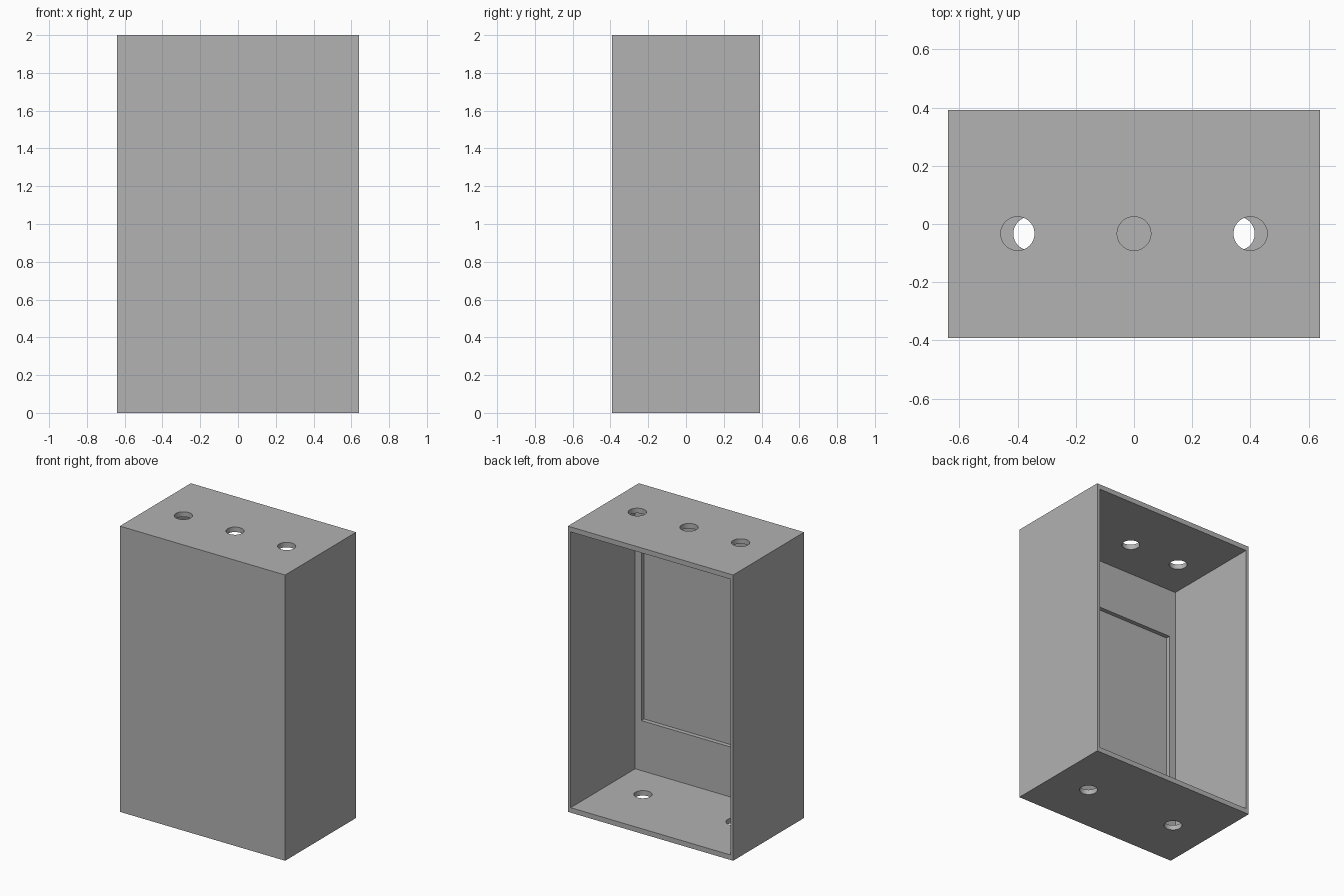
import bpy
import math

W, D, H = 1.28, 0.785, 2.0           # outer size
SIDE, CAP, FRONT = 0.022, 0.035, 0.072  # wall thicknesses
HOLE_R, HOLE_Y = 0.058, -0.033

if "Cube" in bpy.data.objects:
    bpy.data.objects.remove(bpy.data.objects["Cube"], do_unlink=True)

grey = bpy.data.materials.new("plain grey")
grey.use_nodes = True
grey.diffuse_color = (0.445, 0.445, 0.445, 1)
grey.node_tree.nodes["Principled BSDF"].inputs["Base Color"].default_value = grey.diffuse_color


def box(name, x, y, z):
    """Box spanning the given (low, high) ranges."""
    spans = (x, y, z)
    bpy.ops.mesh.primitive_cube_add(size=1, location=[(a + b) / 2 for a, b in spans])
    ob = bpy.context.object
    ob.name = name
    ob.scale = [b - a for a, b in spans]
    bpy.ops.object.transform_apply(location=True, rotation=False, scale=True)
    ob.data.materials.append(grey)
    return ob


def hole(name, x, z):
    """Vertical drill through one end wall."""
    bpy.ops.mesh.primitive_cylinder_add(vertices=48, radius=HOLE_R, depth=0.2,
                                        location=(x, HOLE_Y, z))
    ob = bpy.context.object
    ob.name = name
    ob.data.materials.append(grey)
    return ob


def cut(target, cutter):
    mod = target.modifiers.new(cutter.name, 'BOOLEAN')
    mod.operation = 'DIFFERENCE'
    mod.solver = 'EXACT'
    mod.object = cutter
    cutter.hide_render = True
    bpy.context.view_layer.objects.active = target
    bpy.ops.object.modifier_apply(modifier=mod.name)
    bpy.data.objects.remove(cutter, do_unlink=True)


# Outer case
case = box("case", (-W / 2, W / 2), (-D / 2, D / 2), (0, H))

# Cavity open at the back
inner_front = -D / 2 + FRONT
cut(case, box("cavity", (-W / 2 + SIDE, W / 2 - SIDE), (inner_front, D), (CAP, H - CAP)))

# Shallow recess inside the front wall
cut(case, box("recess", (-0.57, 0.57), (inner_front - 0.03, 0), (0.385, 1.62)))

# Three holes in the top, two in the base
for x in (-0.4, 0, 0.4):
    cut(case, hole("top_hole", x, H))
for x in (-0.357, 0.357):
    cut(case, hole("base_hole", x, 0))

# Smooth hole walls, sharp case edges
bpy.ops.object.select_all(action='DESELECT')
case.select_set(True)
bpy.context.view_layer.objects.active = case
bpy.ops.object.shade_smooth_by_angle(angle=math.radians(30))
